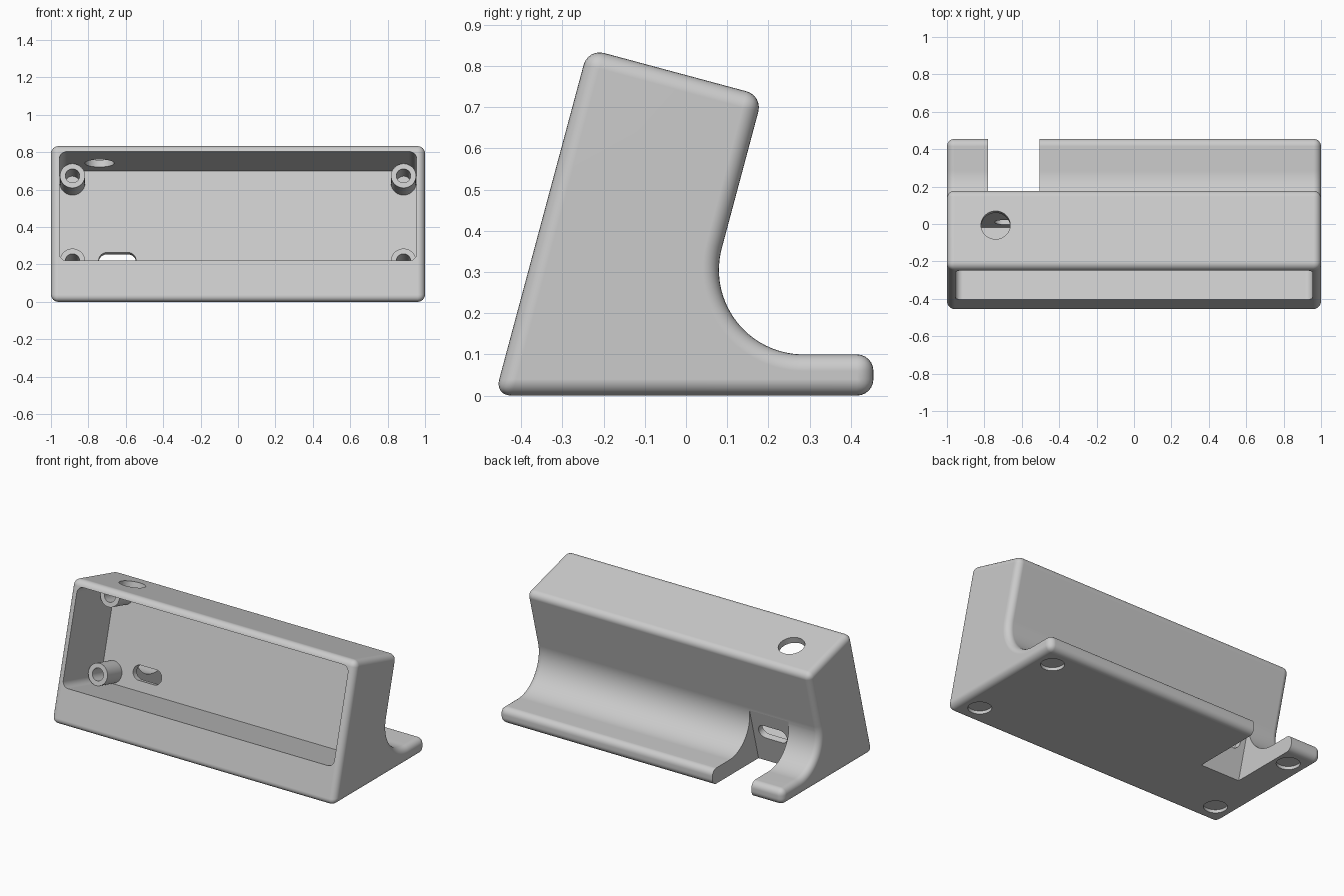
import bpy, bmesh, math
from mathutils import Matrix, Vector

if "Cube" in bpy.data.objects:
    bpy.data.objects.remove(bpy.data.objects["Cube"])

grey = bpy.data.materials.new("light_grey")
grey.use_nodes = True
grey.diffuse_color = (0.6, 0.6, 0.6, 1)
grey.node_tree.nodes["Principled BSDF"].inputs["Base Color"].default_value = (0.6, 0.6, 0.6, 1)

# Tilted frame of the housing: x across, y into the depth, z up the front face
TILT = math.radians(15)
FRAME = Matrix.Translation((0, -0.464, 0)) @ Matrix.Rotation(-TILT, 4, "X")
WORLD = Matrix.Identity(4)


def make_object(name, bm, matrix):
    bm.transform(matrix)
    bmesh.ops.recalc_face_normals(bm, faces=bm.faces)
    mesh = bpy.data.meshes.new(name)
    bm.to_mesh(mesh)
    bm.free()
    mesh.materials.append(grey)
    obj = bpy.data.objects.new(name, mesh)
    bpy.context.collection.objects.link(obj)
    return obj


def prism(name, points, offset, matrix=WORLD):
    """Closed outline of 3D points, extruded by an offset vector."""
    bm = bmesh.new()
    face = bm.faces.new([bm.verts.new(p) for p in points])
    top = bmesh.ops.extrude_face_region(bm, geom=[face])["geom"]
    verts = [v for v in top if isinstance(v, bmesh.types.BMVert)]
    bmesh.ops.translate(bm, vec=Vector(offset), verts=verts)
    return make_object(name, bm, matrix)


def arc(cx, cy, r, start, end, steps):
    angles = [math.radians(start + (end - start) * i / steps) for i in range(steps + 1)]
    return [(cx + r * math.cos(a), cy + r * math.sin(a)) for a in angles]


def rounded_rect(cx, cy, w, h, r, steps=8):
    pts = []
    for i, (sx, sy) in enumerate([(1, 1), (-1, 1), (-1, -1), (1, -1)]):
        pts += arc(cx + sx * (w / 2 - r), cy + sy * (h / 2 - r), r, 90 * i, 90 * i + 90, steps)
    # drop points that coincide where straight sides vanish
    return [p for i, p in enumerate(pts) if (Vector(p) - Vector(pts[i - 1])).length > 1e-4]


def apply_modifier(obj, kind, **settings):
    mod = obj.modifiers.new(kind.title(), kind)
    for key, value in settings.items():
        setattr(mod, key, value)
    bpy.context.view_layer.objects.active = obj
    bpy.ops.object.modifier_apply(modifier=mod.name)


def cut(obj, cutter):
    cutter.hide_render = True
    apply_modifier(obj, "BOOLEAN", operation="DIFFERENCE", solver="EXACT", object=cutter)
    bpy.data.objects.remove(cutter)


def finish(obj):
    bpy.ops.object.select_all(action="DESELECT")
    obj.select_set(True)
    bpy.context.view_layer.objects.active = obj
    bpy.ops.object.shade_smooth_by_angle(angle=math.radians(30))
    apply_modifier(obj, "WEIGHTED_NORMAL", keep_sharp=True)


# Housing: side profile with a concave back, extruded across and rounded
profile = [(-0.464, 0), (-0.238, 0.842), (0.186, 0.728)]
profile += arc(0.285, 0.305, 0.205, 165, 270, 28)
profile += [(0.455, 0.1), (0.455, 0)]
body = prism("housing", [(-1, y, z) for y, z in profile], (2, 0, 0))
apply_modifier(body, "BEVEL", width=0.04, segments=6, limit_method="ANGLE",
               angle_limit=math.radians(30), use_clamp_overlap=False)

# Front cavity
outline = rounded_rect(0, 0.53, 1.91, 0.604, 0.04)
cut(body, prism("cavity_cutter", [(x, -0.2, u) for x, u in outline], (0, 0.6, 0), FRAME))

# Cable notch through the rear foot, flush with the back wall
cut(body, prism("notch_cutter", [(-0.78, 0.4396, -0.4), (-0.505, 0.4396, -0.4),
                                 (-0.505, 0.4396, 0.47), (-0.78, 0.4396, 0.47)],
                (0, 0.7, 0), FRAME))

# Cable slot in the back wall
outline = rounded_rect(-0.645, 0.336, 0.2, 0.09, 0.045)
cut(body, prism("slot_cutter", [(x, 0.36, u) for x, u in outline], (0, 0.12, 0), FRAME))

# Button hole in the top wall
outline = arc(-0.74, 0.241, 0.078, 0, 360, 48)[:-1]
cut(body, prism("button_cutter", [(x, d, 0.8) for x, d in outline], (0, 0, 0.15), FRAME))

# Shallow pad recesses under the base
for sx in (-1, 1):
    for sy in (-1, 1):
        outline = arc(sx * 0.87, sy * 0.32, 0.068, 0, 360, 40)[:-1]
        cut(body, prism("pad_cutter", [(x, y, -0.05) for x, y in outline], (0, 0, 0.07)))
finish(body)

# Hollow screw posts standing on the cavity's back wall
for side, sx in (("right", -1), ("left", 1)):
    for level, su in (("lower", -1), ("upper", 1)):
        bm = bmesh.new()
        ring = [bm.verts.new(p) for p in
                [(0.067, 0.405, 0), (0.067, 0.25, 0), (0.038, 0.25, 0), (0.038, 0.405, 0)]]
        edges = [bm.edges.new(pair) for pair in zip(ring, ring[1:] + ring[:1])]
        bmesh.ops.spin(bm, geom=ring + edges, cent=(0, 0, 0), axis=(0, 1, 0),
                       angle=math.tau, steps=40, use_merge=True)
        bmesh.ops.remove_doubles(bm, verts=bm.verts, dist=1e-5)
        place = FRAME @ Matrix.Translation((sx * 0.885, 0, 0.53 + su * 0.235))
        finish(make_object(f"{level}_{side}_screw_post", bm, place))
